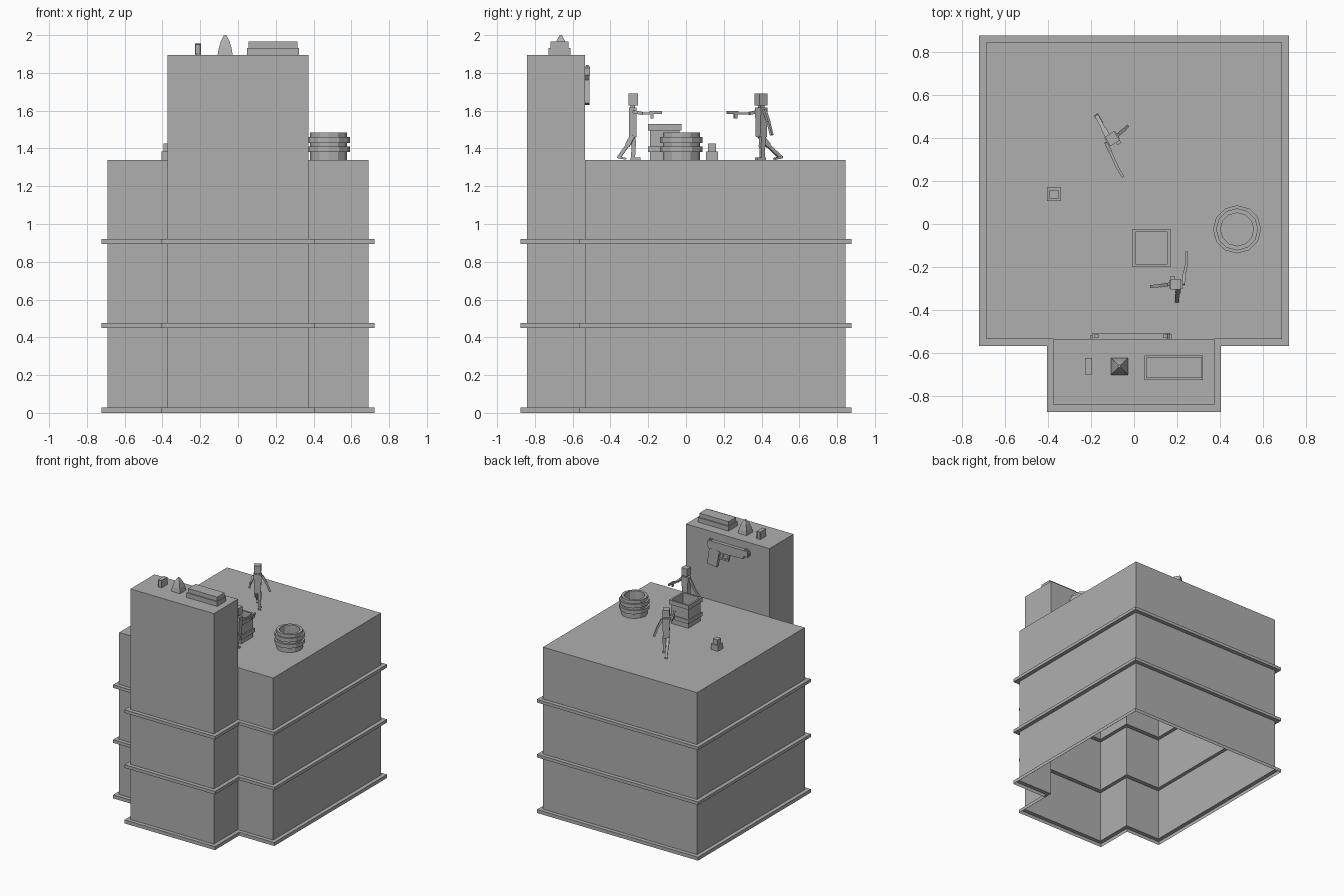
import bpy, bmesh, math
from mathutils import Vector, Matrix

if "Cube" in bpy.data.objects:
    bpy.data.objects.remove(bpy.data.objects["Cube"])

stone = bpy.data.materials.new("plain_grey")
stone.diffuse_color = (0.43, 0.43, 0.43, 1)
stone.use_nodes = True
stone.node_tree.nodes["Principled BSDF"].inputs["Base Color"].default_value = stone.diffuse_color
ROOF, TOP = 1.34, 1.895


def finish(name, bm, recalc=True):
    if recalc:
        bmesh.ops.recalc_face_normals(bm, faces=bm.faces)
    me = bpy.data.meshes.new(name)
    bm.to_mesh(me)
    bm.free()
    me.materials.append(stone)
    ob = bpy.data.objects.new(name, me)
    bpy.context.collection.objects.link(ob)
    return ob


def add_box(bm, x0, x1, y0, y1, z0, z1):
    m = Matrix.Translation(((x0 + x1) / 2, (y0 + y1) / 2, (z0 + z1) / 2)) @ \
        Matrix.Diagonal((x1 - x0, y1 - y0, z1 - z0, 1))
    bmesh.ops.create_cube(bm, size=1, matrix=m)


def add_limb(bm, a, b, w, d):
    """Square bar from a to b."""
    a, b = Vector(a), Vector(b)
    v = b - a
    m = Matrix.Translation((a + b) / 2) @ v.to_track_quat('Z', 'Y').to_matrix().to_4x4() @ \
        Matrix.Diagonal((w, d, v.length, 1))
    bmesh.ops.create_cube(bm, size=1, matrix=m)


def add_prism(bm, pts, y0, y1):
    """Extrude an x-z outline along y."""
    f = bm.faces.new([bm.verts.new((x, y0, z)) for x, z in pts])
    ext = bmesh.ops.extrude_face_region(bm, geom=[f])
    bmesh.ops.translate(bm, vec=(0, y1 - y0, 0),
                        verts=[g for g in ext["geom"] if isinstance(g, bmesh.types.BMVert)])
    bm.faces.new([v for v in reversed(f.verts)]) if not f.is_valid else None


def lathe(name, center, profile, n, closed=False, turn=0.0):
    """Stack n-sided rings of (radius, z)."""
    bm = bmesh.new()
    rings = []
    for r, z in profile:
        rings.append([bm.verts.new((center[0] + r * math.cos(turn + 2 * math.pi * i / n),
                                    center[1] + r * math.sin(turn + 2 * math.pi * i / n), z))
                      for i in range(n)])
    for p, q in zip(rings, rings[1:]):
        for i in range(n):
            j = (i + 1) % n
            bm.faces.new((p[i], p[j], q[j], q[i]))
    bm.faces.new(rings[-1])
    return finish(name, bm)


# Building: open-bottomed T-shaped shell with three ledges and a raised front tower
def outline(o):
    x, t, front, join, back = 0.69 + o, 0.374 + o, -0.843 - o, -0.535 - o, 0.845 + o
    return [(-t, front), (t, front), (t, join), (x, join), (x, back), (-x, back), (-x, join), (-t, join)]


bm = bmesh.new()
levels = []
for z0, z1 in ((0, 0.028), (0.45, 0.475), (0.895, 0.92)):
    if z0:
        levels.append((0, z0))
    levels += [(0.032, z0), (0.032, z1), (0, z1)]
levels.append((0, ROOF))
rings = [[bm.verts.new((x, y, z)) for x, y in outline(o)] for o, z in levels]
for p, q in zip(rings, rings[1:]):
    for i in range(8):
        j = (i + 1) % 8
        bm.faces.new((p[i], p[j], q[j], q[i]))
r = rings[-1]
bm.faces.new(r[2:8])
low = [r[0], r[1], r[2], r[7]]
high = [bm.verts.new((v.co.x, v.co.y, TOP)) for v in low]
for i in range(4):
    j = (i + 1) % 4
    bm.faces.new((low[i], low[j], high[j], high[i]))
bm.faces.new(high)
finish("building", bm)

# Barrel with two hoops, open at the top
lathe("barrel", (0.48, -0.025),
      [(0.098, ROOF), (0.098, 1.38), (0.112, 1.38), (0.112, 1.41), (0.098, 1.41), (0.098, 1.43),
       (0.112, 1.43), (0.112, 1.46), (0.098, 1.46), (0.098, 1.485), (0.077, 1.485), (0.077, 1.35)], 12)

# Open crate with a rim and a lower band
s = math.sqrt(2)
lathe("crate", (0.081, -0.112),
      [(h * s, z) for h, z in ((0.078, ROOF), (0.078, 1.38), (0.088, 1.38), (0.088, 1.41), (0.078, 1.41),
                               (0.078, 1.495), (0.088, 1.495), (0.088, 1.53), (0.074, 1.53), (0.074, 1.35))],
      4, turn=math.pi / 4)

# Small stepped block on the roof
lathe("small_block", (-0.373, 0.138),
      [(h * s, z) for h, z in ((0.032, ROOF), (0.032, 1.385), (0.021, 1.385), (0.021, 1.425))],
      4, turn=math.pi / 4)

# Ornaments on the tower top
lathe("spire", (-0.068, -0.663),
      [(h * s, z) for h, z in ((0.040, TOP), (0.034, 1.93), (0.022, 1.97), (0.006, 2.0))],
      4, turn=math.pi / 4)
bm = bmesh.new()
add_box(bm, 0.048, 0.322, -0.727, -0.612, TOP, 1.932)
add_box(bm, 0.055, 0.316, -0.717, -0.622, 1.932, 1.965)
finish("stepped_slab", bm)
bm = bmesh.new()
add_box(bm, -0.228, -0.196, -0.70, -0.625, TOP, 1.955)
side = [f for f in bm.faces if abs(f.normal.y) > 0.9]
bmesh.ops.inset_individual(bm, faces=side, thickness=0.006, depth=-0.005)
finish("small_case", bm)

# Pistol relief hung on the back of the tower
bm = bmesh.new()
Y = -0.536
add_prism(bm, [(0.165, 1.785), (0.165, 1.825), (0.155, 1.833), (-0.195, 1.833), (-0.195, 1.785)], Y, -0.507)
add_prism(bm, [(0.175, 1.79), (0.15, 1.76), (0.06, 1.755), (-0.15, 1.76), (-0.16, 1.79)], Y, -0.512)
add_prism(bm, [(0.15, 1.77), (0.17, 1.64), (0.085, 1.63), (0.06, 1.765)], Y, -0.511)
add_box(bm, -0.205, -0.19, Y, -0.52, 1.795, 1.82)
for x in (-0.175, 0.145):
    add_box(bm, x - 0.01, x + 0.01, -0.53, -0.515, 1.833, 1.842)
add_limb(bm, (0.07, -0.524, 1.705), (-0.01, -0.524, 1.705), 0.012, 0.012)
add_limb(bm, (-0.01, -0.524, 1.70), (-0.02, -0.524, 1.765), 0.012, 0.012)
add_limb(bm, (0.03, -0.524, 1.765), (0.035, -0.524, 1.725), 0.008, 0.008)
finish("wall_pistol", bm)


# Duelling figures, modelled facing +y around their own origin
def figure(name, loc, turn, reach, stride, hand):
    bm = bmesh.new()
    # head, neck and coat
    add_box(bm, -0.025, 0.025, -0.024, 0.026, 0.288, 0.35)
    add_box(bm, -0.012, 0.012, -0.012, 0.012, 0.27, 0.29)
    add_prism(bm, [(-0.022, 0.12), (0.022, 0.12), (0.03, 0.278), (-0.03, 0.278)], -0.022, 0.02)
    # standing leg and striding leg with feet
    add_limb(bm, (-0.014, 0, 0.13), (-0.014, 0.004, 0.07), 0.024, 0.026)
    add_limb(bm, (-0.014, 0.004, 0.07), (-0.014, 0, 0.005), 0.02, 0.022)
    add_box(bm, -0.026, -0.004, -0.014, 0.04, 0, 0.012)
    add_limb(bm, (0.013, 0, 0.13), (0.01, -0.4 * stride, 0.075), 0.024, 0.026)
    add_limb(bm, (0.01, -0.4 * stride, 0.075), (0.005, -stride, 0.012), 0.018, 0.018)
    add_limb(bm, (0.005, -stride - 0.008, 0.014), (0.005, -stride + 0.04, 0.005), 0.02, 0.01)
    # free arm
    add_limb(bm, (-0.032, 0, 0.265), (-0.065, -0.005, 0.2), 0.016, 0.016)
    add_limb(bm, (-0.065, -0.005, 0.2), (hand, -0.01, 0.13), 0.014, 0.014)
    # aiming arm and pistol
    add_limb(bm, (0.034, 0, 0.255), (0.04, 0.05, 0.245), 0.016, 0.016)
    add_limb(bm, (0.04, 0.05, 0.245), (0.05, reach, 0.245), 0.013, 0.013)
    add_box(bm, 0.045, 0.057, reach - 0.01, reach + 0.055, 0.243, 0.257)
    add_box(bm, 0.046, 0.056, reach - 0.005, reach + 0.012, 0.218, 0.245)
    ob = finish(name, bm)
    ob.location = (*loc, ROOF)
    ob.rotation_euler = (0, 0, turn)


figure("near_duellist", (0.195, -0.281), 0.0, 0.098, 0.075, -0.115)
figure("far_duellist", (-0.102, 0.398), math.radians(-148), 0.125, 0.125, -0.09)
